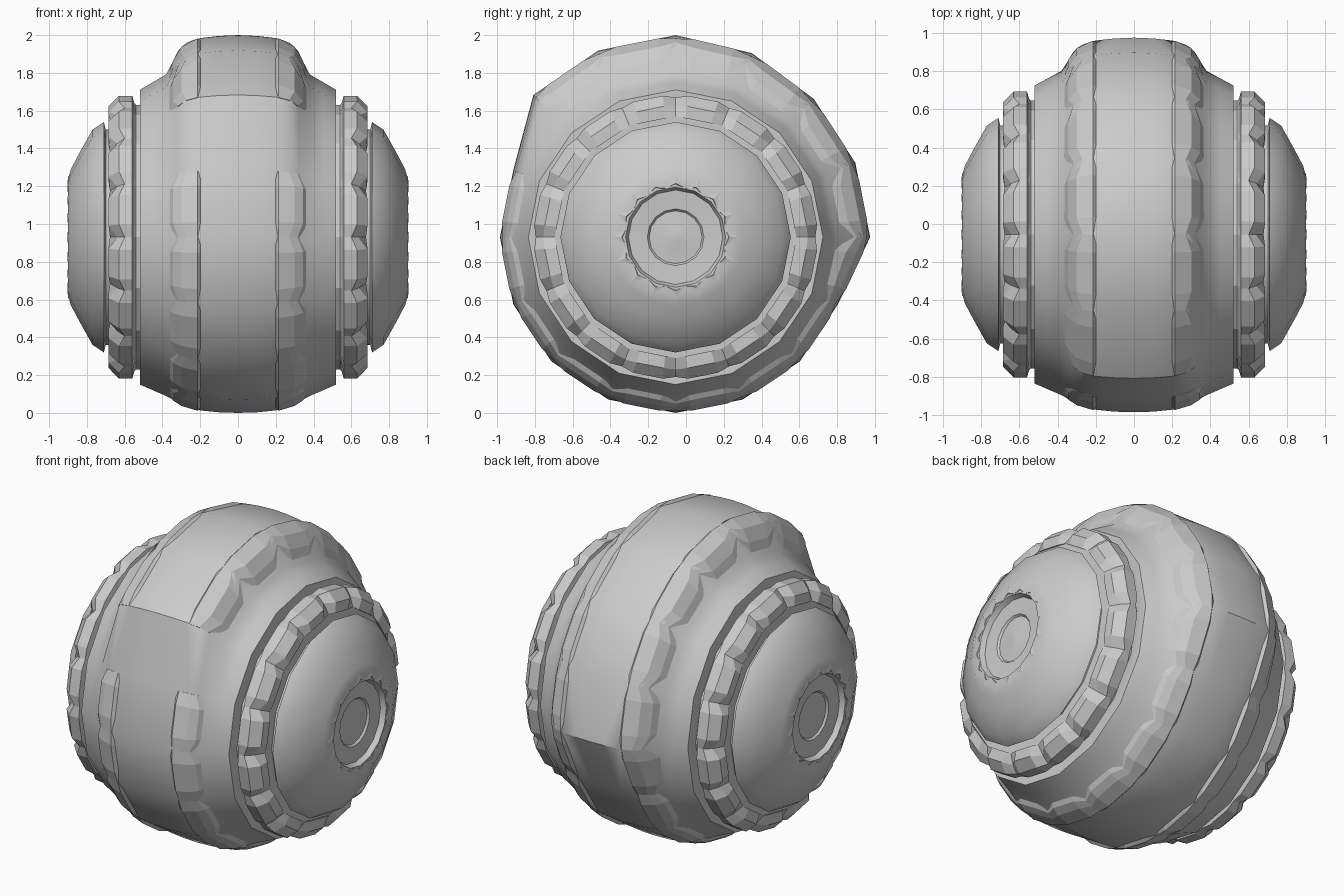
import bpy, bmesh, math

if "Cube" in bpy.data.objects:
    bpy.data.objects.remove(bpy.data.objects["Cube"])

N = 16                      # sides around the x axis
CY, CZ = -0.055, 0.93       # axle position
RAISE = {0: .10, 1: .10, 2: .105, 3: .125, 4: .14, 5: .14, 6: .135}
BODY = [(0, .93), (.10, .927), (.20, .917), (.28, .895), (.37, .845), (.52, .78)]
LIFT = [(0, 1), (.20, .98), (.28, .92), (.32, .75), (.38, .15), (.52, 0)]


def interp(pts, x):
    for (a, u), (b, v) in zip(pts, pts[1:]):
        if x <= b:
            return u + (v - u) * (x - a) / (b - a)
    return pts[-1][1]


def surf(x, k):
    return interp(BODY, x) + RAISE.get(k % N, 0) * interp(LIFT, x)


def polar(x, r, k, n=N):
    a = 2 * math.pi * k / n
    return (x, CY + r * math.cos(a), CZ + r * math.sin(a))


def finish(name, bm, smooth=None):
    bmesh.ops.recalc_face_normals(bm, faces=bm.faces)
    me = bpy.data.meshes.new(name)
    bm.to_mesh(me)
    bm.free()
    ob = bpy.data.objects.new(name, me)
    bpy.context.collection.objects.link(ob)
    if smooth:
        bpy.ops.object.select_all(action='DESELECT')
        ob.select_set(True)
        bpy.context.view_layer.objects.active = ob
        bpy.ops.object.shade_smooth_by_angle(angle=math.radians(smooth))
    m = ob.modifiers.new("mirror", 'MIRROR')
    m.use_clip = True
    return ob


def lathe(name, profile, smooth=None, n=N):
    """profile(k) gives (x, radius) points for spoke k; radius 0 closes to a point"""
    bm = bmesh.new()
    rows = [[bm.verts.new(polar(x, r, k, n)) for x, r in profile(k)] for k in range(n)]
    for k in range(n):
        a, b = rows[k], rows[(k + 1) % n]
        for i in range(len(a) - 1):
            bm.faces.new((a[i], a[i + 1], b[i + 1], b[i]))
    bmesh.ops.remove_doubles(bm, verts=bm.verts, dist=1e-5)
    return finish(name, bm, smooth)


def treads(name, ks, mid, end):
    """one bevelled block per side, pinched where it meets its neighbours"""
    bm = bmesh.new()
    for k in ks:
        rows = []
        for t, section in ((0, end), (.23, mid), (.77, mid), (1, end)):
            row = []
            for (x, r0), (_, r1) in zip(section(k), section(k + 1)):
                p, q = polar(x, r0, k), polar(x, r1, k + 1)
                row.append(bm.verts.new([u + (v - u) * t for u, v in zip(p, q)]))
            rows.append(row)
        for a, b in zip(rows, rows[1:]):
            for i in range(len(a) - 1):
                bm.faces.new((a[i], a[i + 1], b[i + 1], b[i]))
            bm.faces.new((a[-1], a[0], b[0], b[-1]))
        bm.faces.new(rows[0])
        bm.faces.new(rows[-1])
    return finish(name, bm)


# central body with the raised band over the top and back
XS = [0, .1, .2, .28, .32, .38, .45, .52]
lathe("body", lambda k: [(x, surf(x, k)) for x in XS] + [(.52, .70), (.50, .66)], 35)

# body tread blocks, leaving the gap on the front ramp (side 6)
treads("body_treads", [k for k in range(N) if k != 6],
       lambda k: [(x, surf(min(x, .37), k) + h) for x, h in
                  ((.18, -.02), (.215, .022), (.30, .025), (.345, .02), (.375, -.02))],
       lambda k: [(x, surf(x, k) + h) for x, h in
                  ((.18, -.02), (.215, .003), (.27, .003), (.315, .006), (.36, -.02))])

# side rings and their tread blocks
lathe("side_ring", lambda k: [(.50, .70), (.54, .70), (.57, .735), (.60, .735),
                              (.675, .64), (.675, .55)])
treads("side_ring_treads", range(N),
       lambda k: [(.54, .68), (.56, .762), (.63, .762), (.685, .705), (.685, .64)],
       lambda k: [(.54, .68), (.56, .74), (.60, .74), (.64, .70), (.678, .64)])

# domed hubs with a shallow dish
HUB = [(.66, .57), (.70, .57), (.71, .61), (.77, .57), (.84, .445), (.885, .36), (.899, .31),
       (.899, .265), (.868, .25), (.862, .15), (.85, .14), (.856, .03), (.862, 0)]
lathe("hub", lambda k: HUB, 40)

# spiked crown around each dish
lathe("hub_crown", lambda k: [(.898, .328), (.904, .285), (.862, .25)] if k % 2 == 0
      else [(.898, .268), (.899, .264), (.862, .25)], None, 2 * N)
